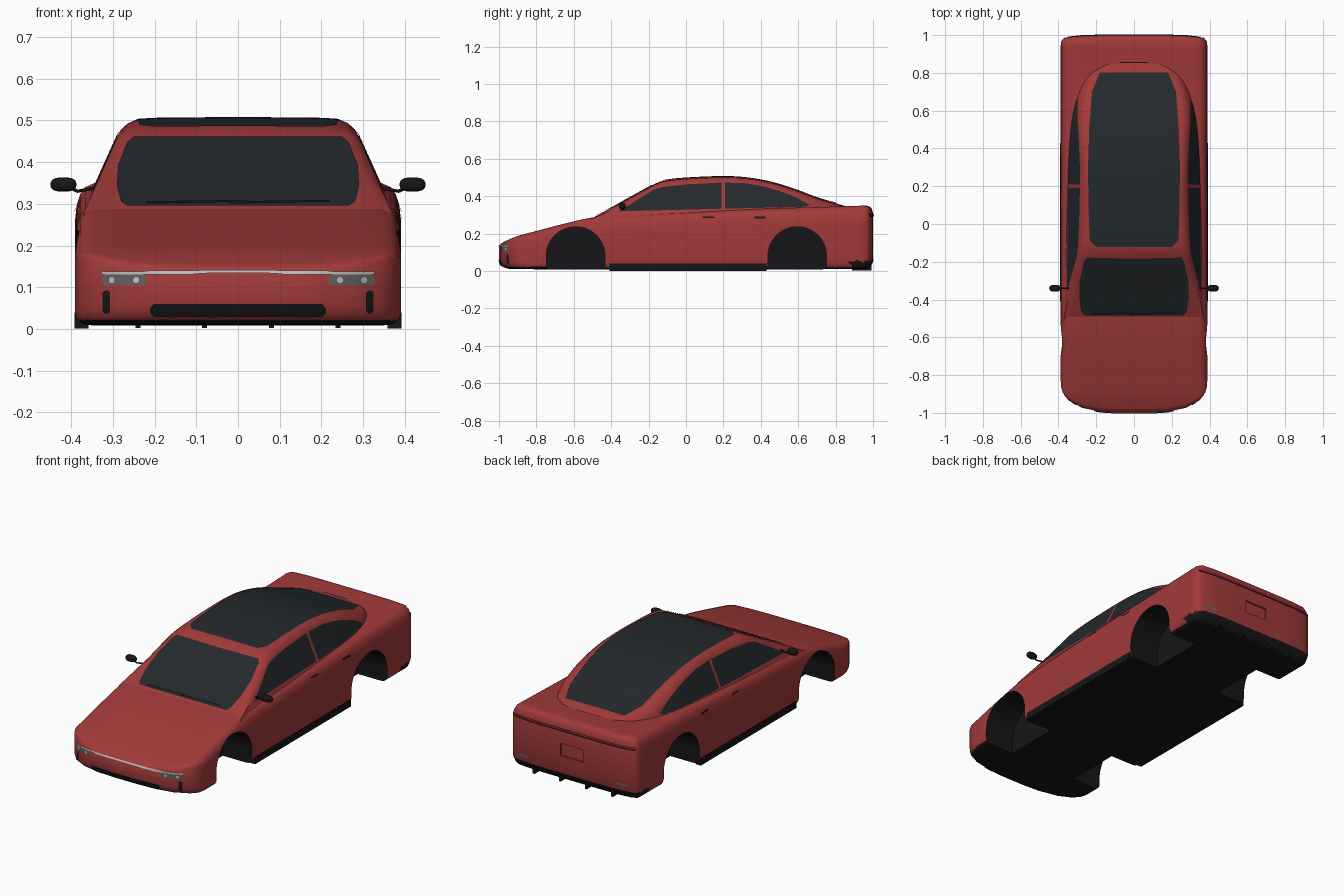
import bpy, bmesh, math
from mathutils import Vector
from mathutils.bvhtree import BVHTree

if "Cube" in bpy.data.objects:
    bpy.data.objects.remove(bpy.data.objects["Cube"])


def material(name, r, g, b):
    m = bpy.data.materials.new(name)
    m.diffuse_color = (r, g, b, 1)
    m.use_nodes = True
    m.node_tree.nodes["Principled BSDF"].inputs["Base Color"].default_value = m.diffuse_color
    return m


RED = material("red_paint", .36, .042, .042)
BLACK = material("black_trim", .008, .008, .009)
GLASS = material("dark_glass", .018, .022, .025)
LAMP = material("lamp_grey", .12, .12, .13)
SILVER = material("silver", .5, .5, .5)
TAIL = material("tail_red", .5, .01, .02)


def finish(name, bm, *mats, angle=35):
    bmesh.ops.recalc_face_normals(bm, faces=bm.faces)
    me = bpy.data.meshes.new(name)
    bm.to_mesh(me)
    bm.free()
    ob = bpy.data.objects.new(name, me)
    bpy.context.collection.objects.link(ob)
    for m in mats:
        me.materials.append(m)
    smooth(ob, angle)
    return ob


def smooth(ob, angle=35):
    bpy.ops.object.select_all(action='DESELECT')
    ob.select_set(True)
    bpy.context.view_layer.objects.active = ob
    bpy.ops.object.shade_smooth_by_angle(angle=math.radians(angle))


def spline(pts, t):
    """Smooth curve value through (t, value) points."""
    t = min(max(t, pts[0][0]), pts[-1][0])
    i = max(k for k in range(len(pts) - 1) if pts[k][0] <= t)

    def slope(k):
        a, b = pts[max(k - 1, 0)], pts[min(k + 1, len(pts) - 1)]
        return (b[1] - a[1]) / (b[0] - a[0])
    (t0, v0), (t1, v1) = pts[i], pts[i + 1]
    h = t1 - t0
    s = (t - t0) / h
    return ((2*s**3 - 3*s*s + 1) * v0 + (3*s*s - 2*s**3) * v1
            + h * ((s**3 - 2*s*s + s) * slope(i) + (s**3 - s*s) * slope(i + 1)))


def loft(halves):
    """Skin mirrored half sections (bottom centre to top centre), ends closed in columns."""
    bm, rings = bmesh.new(), []
    for half in halves:
        full = half + [(-x, y, z) for x, y, z in half[-2:0:-1]]
        rings.append([bm.verts.new(p) for p in full])
    n, m = len(rings[0]), len(halves[0])
    for a, b in zip(rings, rings[1:]):
        for i in range(n):
            j = (i + 1) % n
            bm.faces.new((a[i], a[j], b[j], b[i]))
    for r in (rings[0], rings[-1]):
        for s in (1, -1):
            for i in range(m // 2 - 1):
                bm.faces.new([r[s * k % n] for k in (i, i + 1, m - 2 - i, m - 1 - i)])
    return bm


def box(name, c, size, mat):
    bm = bmesh.new()
    bmesh.ops.create_cube(bm, size=1)
    for v in bm.verts:
        v.co = Vector(c) + Vector([a * b for a, b in zip(v.co, size)])
    return finish(name, bm, mat)


# lower body shell
TOP = [(-1, .142), (-.97, .158), (-.9, .187), (-.8, .214), (-.67, .248), (-.5, .286), (-.3, .301),
       (0, .315), (.3, .328), (.6, .338), (.85, .346), (1, .352)]
BOT = [(-1, .055), (-.99, .03), (-.97, .018), (-.93, .01), (.94, .01), (.97, .014), (.99, .035), (1, .055)]
DROP = [(-1, .012), (-.99, .002), (-.97, 0), (.955, 0), (.98, .006), (.992, .018), (1, .042)]
SECTION = [(0, 0), (.2, 0), (.45, 0), (.7, 0), (.88, 0), (.94, .005), (.97, .03), (.99, .07), (1, .12), (1, .3),
           (1, .55), (1, .75), (.99, .85), (.97, .92), (.94, .97), (.88, 1), (.7, 1), (.45, 1), (.2, 1), (0, 1)]


def body_section(y):
    half = []
    for t, f in SECTION:
        yy = y
        if y < -.6:      # nose rounded in plan
            yy += .2 * (1 - (1 - t**3) ** (1/3)) * (-.6 - y) / .4
        if y > .8:       # tighter rear corners
            yy -= .075 * (1 - (1 - t**5) ** .2) * (y - .8) / .2
        lo, hi = spline(BOT, y), spline(TOP, yy) - spline(DROP, y)
        half.append((.39 * t, yy, lo + f * (hi - lo)))
    return half


ys = [-1, -.996, -.99, -.98, -.97, -.95, -.93] + [-.9 + .05 * i for i in range(37)]
ys += [.925, .94, .955, .97, .98, .987, .992, .997, 1]
body = finish("body_shell", loft([body_section(y) for y in ys]), RED, BLACK)


def cut(cutter):
    cutter.hide_render = True
    mod = body.modifiers.new("cut", 'BOOLEAN')
    mod.operation, mod.object, mod.solver = 'DIFFERENCE', cutter, 'EXACT'
    bpy.context.view_layer.objects.active = body
    bpy.ops.object.modifier_apply(modifier=mod.name)
    bpy.data.objects.remove(cutter)


# wheel arches and number plate recess
WHEELS = (-.59, .595)
R = .157
for yc in WHEELS:
    for s in (1, -1):
        bm = bmesh.new()
        prof = [(yc + R * math.cos(math.pi * i / 32), .08 + R * math.sin(math.pi * i / 32)) for i in range(33)]
        prof = [(yc + R, -.1)] + prof + [(yc - R, -.1)]
        f = bm.faces.new([bm.verts.new((s * .21, y, z)) for y, z in prof])
        ext = bmesh.ops.extrude_face_region(bm, geom=[f])
        bmesh.ops.translate(bm, vec=(s * .3, 0, 0), verts=[g for g in ext['geom'] if isinstance(g, bmesh.types.BMVert)])
        cut(finish("arch_cutter", bm))
cut(box("plate_cutter", (0, 1.01, .185), (.14, .04, .07), RED))
for p in body.data.polygons:
    x, y, z = p.center
    arch = any(abs(y - c) < R + .001 and abs(x) < .388 and
               (z < .08 or math.hypot(y - c, z - .08) < R + .001) for c in WHEELS)
    under = z < .022 or (z < .053 and y > .88)
    p.material_index = 1 if arch or under else 0
smooth(body)

# cabin
ROOF = [(-.51, .278), (-.42, .327), (-.3, .393), (-.2, .448), (-.14, .478), (-.08, .49), (.05, .5), (.2, .505),
        (.3, .501), (.4, .487), (.5, .463), (.6, .43), (.7, .392), (.8, .363), (.86, .344)]
WIDE = [(-.51, .36), (.3, .36), (.5, .35), (.6, .335), (.7, .307), (.78, .262), (.83, .205), (.86, .13)]


def cabin_section(y):
    zt, w = spline(ROOF, y), spline(WIDE, y)
    k = max(0, min(1, (zt - .27) / .12))

    def side(z):
        return w - .45 * (z - .3)
    xe, zs = side(zt), zt - .028 * k
    half = [(0, .265), (.4 * xe, .265), (.75 * xe, .265), (.9 * xe, .265), (side(.27), .27)]
    half += [(side(z), z) for z in (.27 + (zs - .27) * .4, .27 + (zs - .27) * .8, zs)]
    half += [(.98 * xe, zt - .012 * k), (.92 * xe, zt - .005 * k), (.75 * xe, zt - .002 * k), (0, zt)]
    return [(x, y, z) for x, z in half]


cabin = finish("cabin", loft([cabin_section(-.51 + 1.37 * i / 56) for i in range(57)]), RED)


def tree(*obs):
    vs, fs = [], []
    for o in obs:
        b = len(vs)
        vs += [v.co.copy() for v in o.data.vertices]
        fs += [[b + i for i in p.vertices] for p in o.data.polygons]
    return BVHTree.FromPolygons(vs, fs)


CABIN, BODY, ALL = tree(cabin), tree(body), tree(cabin, body)
VIEWS = {'front': (lambda u, v: (u, -3, v), (0, 1, 0)), 'back': (lambda u, v: (u, 3, v), (0, -1, 0)),
         'top': (lambda u, v: (u, v, 3), (0, 0, -1)),
         'right': (lambda u, v: (3, u, v), (-1, 0, 0)), 'left': (lambda u, v: (-3, u, v), (1, 0, 0))}


def panel(name, outline, view, target, mat, lift=.003):
    """Lay a flat outline onto a surface, seen from the given side."""
    place, d = VIEWS[view]
    bm = bmesh.new()
    bm.faces.new([bm.verts.new((u, v, 0)) for u, v in outline])
    for ax, nrm in ((0, (1, 0, 0)), (1, (0, 1, 0))):
        lo, hi = min(p[ax] for p in outline), max(p[ax] for p in outline)
        steps = int((hi - lo) / .025) + 1
        for i in range(1, steps):
            co = Vector(nrm) * (lo + (hi - lo) * i / steps)
            bmesh.ops.bisect_plane(bm, geom=bm.verts[:] + bm.edges[:] + bm.faces[:], plane_co=co, plane_no=nrm)
    lost = []
    for v in bm.verts:
        hit, n, _, _ = target.ray_cast(Vector(place(v.co.x, v.co.y)), Vector(d))
        if hit is None:
            lost.append(v)
            continue
        v.co = hit + (n if n.dot(Vector(d)) < 0 else -n) * lift
    bmesh.ops.delete(bm, geom=lost, context='VERTS')
    return finish(name, bm, mat)


def rect(u0, u1, v0, v1, c=.3):
    r = min(u1 - u0, v1 - v0) * c
    return [(u0 + r, v0), (u1 - r, v0), (u1, v0 + r), (u1, v1 - r), (u1 - r, v1), (u0 + r, v1), (u0, v1 - r), (u0, v0 + r)]


def both(half):
    return half + [(-u, v) for u, v in reversed(half)]


# glass
panel("windscreen", both([(.265, .293), (.28, .303), (.29, .34), (.287, .39), (.265, .445), (.25, .458)]), 'front', CABIN, GLASS)
panel("roof_glass", both([(.2, -.12), (.235, -.085), (.241, .1), (.243, .3), (.237, .5), (.222, .7), (.18, .8)]), 'top', CABIN, GLASS)
for side in ('left', 'right'):
    panel(side + "_front_window", [(-.36, .318), (.19, .332), (.19, .472), (0, .462), (-.12, .449), (-.17, .435)], side, CABIN, GLASS)
    panel(side + "_rear_window", [(.208, .332), (.64, .343), (.66, .352), (.58, .397), (.5, .427),
                                  (.42, .45), (.32, .468), (.208, .472)], side, CABIN, GLASS)
    for y in (.12, .395):
        panel(side + "_door_handle", rect(y - .032, y + .032, .281, .289), side, BODY, BLACK, .005)
panel("fuel_flap", rect(.775, .835, .237, .277), 'right', BODY, RED)

# front details
panel("lower_grille", rect(-.21, .21, .03, .06), 'front', BODY, BLACK)
panel("front_light_bar", rect(-.325, .325, .131, .138), 'front', BODY, SILVER, .005)
for s, side in ((1, "right"), (-1, "left")):
    def flip(pts):
        return [(s * u, v) for u, v in pts]
    panel(side + "_headlight", flip(rect(.218, .326, .105, .13)), 'front', BODY, LAMP)
    for x in (.243, .3):
        panel(side + "_bulb", flip(rect(x - .007, x + .007, .11, .124)), 'front', BODY, SILVER, .005)
    panel(side + "_air_slot", flip(rect(.305, .323, .038, .092)), 'front', BODY, BLACK)
    panel(side + "_rear_reflector", flip(rect(.27, .335, .083, .094)), 'back', BODY, LAMP)
    panel(side + "_wiper", [(s * .1 - .12, .294), (s * .1 + .12, .299), (s * .1 + .12, .303), (s * .1 - .12, .3)], 'front', CABIN, BLACK, .007)

    # sills and mirrors
    box(side + "_sill", (s * .375, .01, .02), (.034, .84, .038), BLACK)
    bm = bmesh.new()
    bmesh.ops.create_uvsphere(bm, u_segments=24, v_segments=14, radius=1)
    for v in bm.verts:
        a = [math.copysign(abs(c) ** .75, c) for c in v.co]
        v.co = (s * .418 + .031 * a[0], -.34 + .018 * a[1], .346 + .017 * a[2])
    finish(side + "_mirror", bm, BLACK)
    arm = bpy.data.curves.new(side + "_mirror_arm", 'CURVE')
    arm.dimensions, arm.bevel_depth, arm.use_fill_caps = '3D', .004, True
    sp = arm.splines.new('POLY')
    sp.points.add(2)
    for p, (x, z) in zip(sp.points, ((.345, .337), (.385, .33), (.41, .342))):
        p.co = (s * x, -.34, z, 1)
    arm.materials.append(BLACK)
    bpy.context.collection.objects.link(bpy.data.objects.new(arm.name, arm))

# rear details
panel("tail_light_trim", rect(-.375, .375, .288, .306), 'back', BODY, BLACK)
panel("tail_light_bar", rect(-.37, .37, .297, .303), 'back', BODY, TAIL, .005)
panel("high_brake_light", rect(-.075, .075, .852, .858), 'top', ALL, BLACK)
panel("diffuser", rect(-.36, .36, .02, .058), 'back', BODY, BLACK)
for x in (-.24, -.08, .08, .24):
    box("diffuser_fin", (x, .94, .025), (.012, .105, .045), BLACK)
